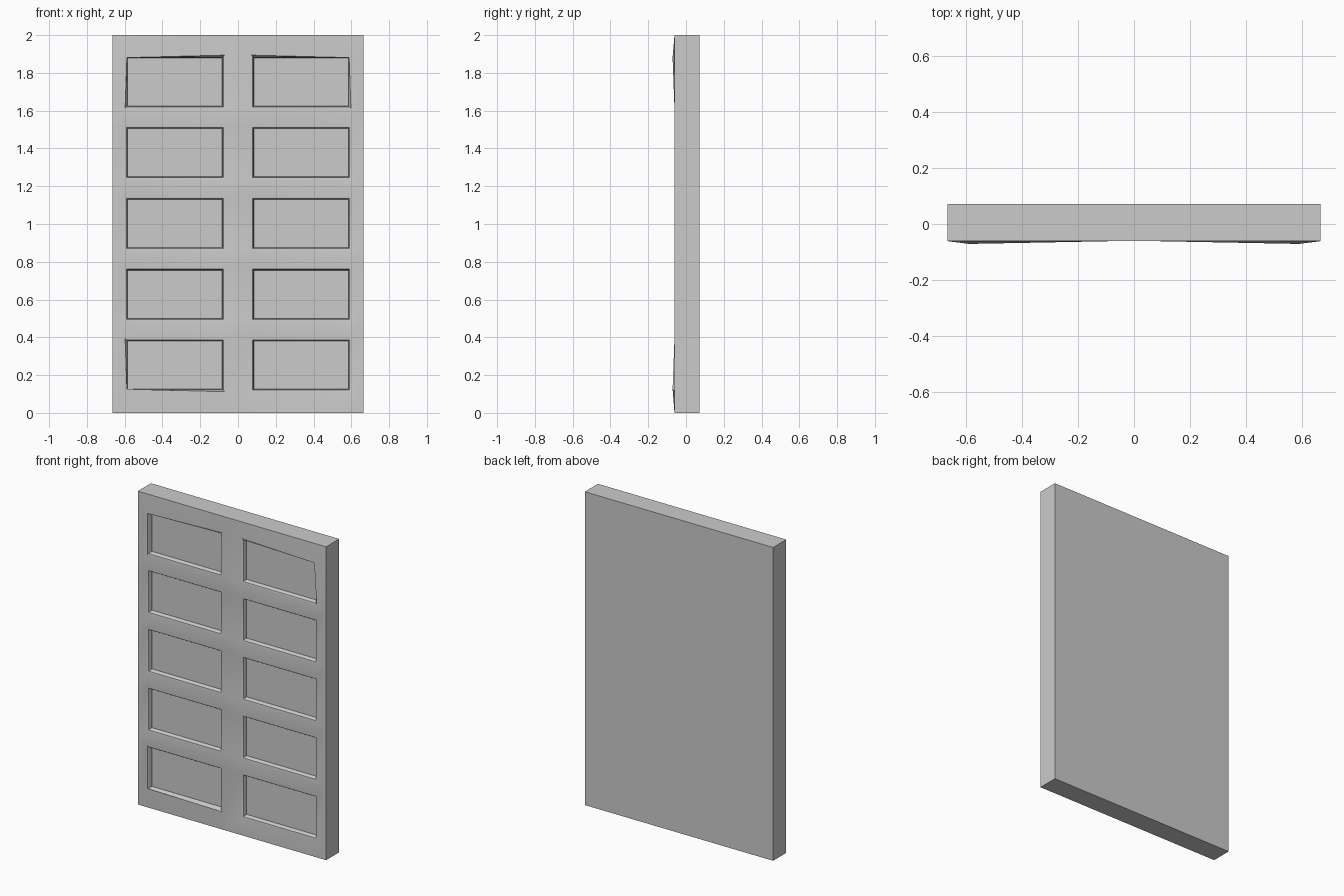
import bpy, bmesh

if "Cube" in bpy.data.objects:
    bpy.data.objects.remove(bpy.data.objects["Cube"])

W, H = 0.665, 2.0
FRONT, BACK, BULGE, FLOOR = -0.061, 0.071, -0.071, -0.032
PITCH = 0.375
XS = [-W, -0.598, -0.07, 0.07, 0.598, W]
ZS = [0.0]
for r in range(5):
    ZS += [0.112 + PITCH * r, 0.394 + PITCH * r]
ZS.append(H)

bm = bmesh.new()

# front grid of stiles and rails, with three slightly pulled rim corners
pulled = {(1, 10): (-0.588, 1.881), (4, 10): (0.588, 1.881), (1, 1): (-0.588, 0.126)}
grid = {}
for i, x in enumerate(XS):
    for j, z in enumerate(ZS):
        if (i, j) in pulled:
            px, pz = pulled[(i, j)]
            grid[i, j] = bm.verts.new((px, BULGE, pz))
        else:
            grid[i, j] = bm.verts.new((x, FRONT, z))


def ring(x0, x1, z0, z1, inset, y):
    return [bm.verts.new((x, y, z)) for x, z in (
        (x0 + inset, z0 + inset), (x1 - inset, z0 + inset),
        (x1 - inset, z1 - inset), (x0 + inset, z1 - inset))]


def bridge(a, b):
    n = len(a)
    for k in range(n):
        bm.faces.new((a[k], a[(k + 1) % n], b[(k + 1) % n], b[k]))


for i in range(len(XS) - 1):
    for j in range(len(ZS) - 1):
        loop = [grid[i, j], grid[i + 1, j], grid[i + 1, j + 1], grid[i, j + 1]]
        if i in (1, 3) and j % 2 == 1:
            # recessed panel: eased rim, wall and flat floor
            for inset, y in ((0.008, FRONT + 0.003), (0.012, FRONT + 0.009), (0.014, FLOOR)):
                inner = ring(XS[i], XS[i + 1], ZS[j], ZS[j + 1], inset, y)
                bridge(loop, inner)
                loop = inner
        bm.faces.new(loop)

# sides and back of the slab
nx, nz = len(XS) - 1, len(ZS) - 1
border = [grid[i, 0] for i in range(nx)] + [grid[nx, j] for j in range(nz)]
border += [grid[i, nz] for i in range(nx, 0, -1)] + [grid[0, j] for j in range(nz, 0, -1)]
back = [bm.verts.new((v.co.x, BACK, v.co.z)) for v in border]
bridge(border, back)
bm.faces.new(back)
bmesh.ops.recalc_face_normals(bm, faces=bm.faces)

mesh = bpy.data.meshes.new("panelled_door")
bm.to_mesh(mesh)
bm.free()
door = bpy.data.objects.new("panelled_door", mesh)
bpy.context.collection.objects.link(door)
bpy.context.view_layer.objects.active = door
door.select_set(True)
bpy.ops.object.shade_smooth_by_angle(angle=0.52)
